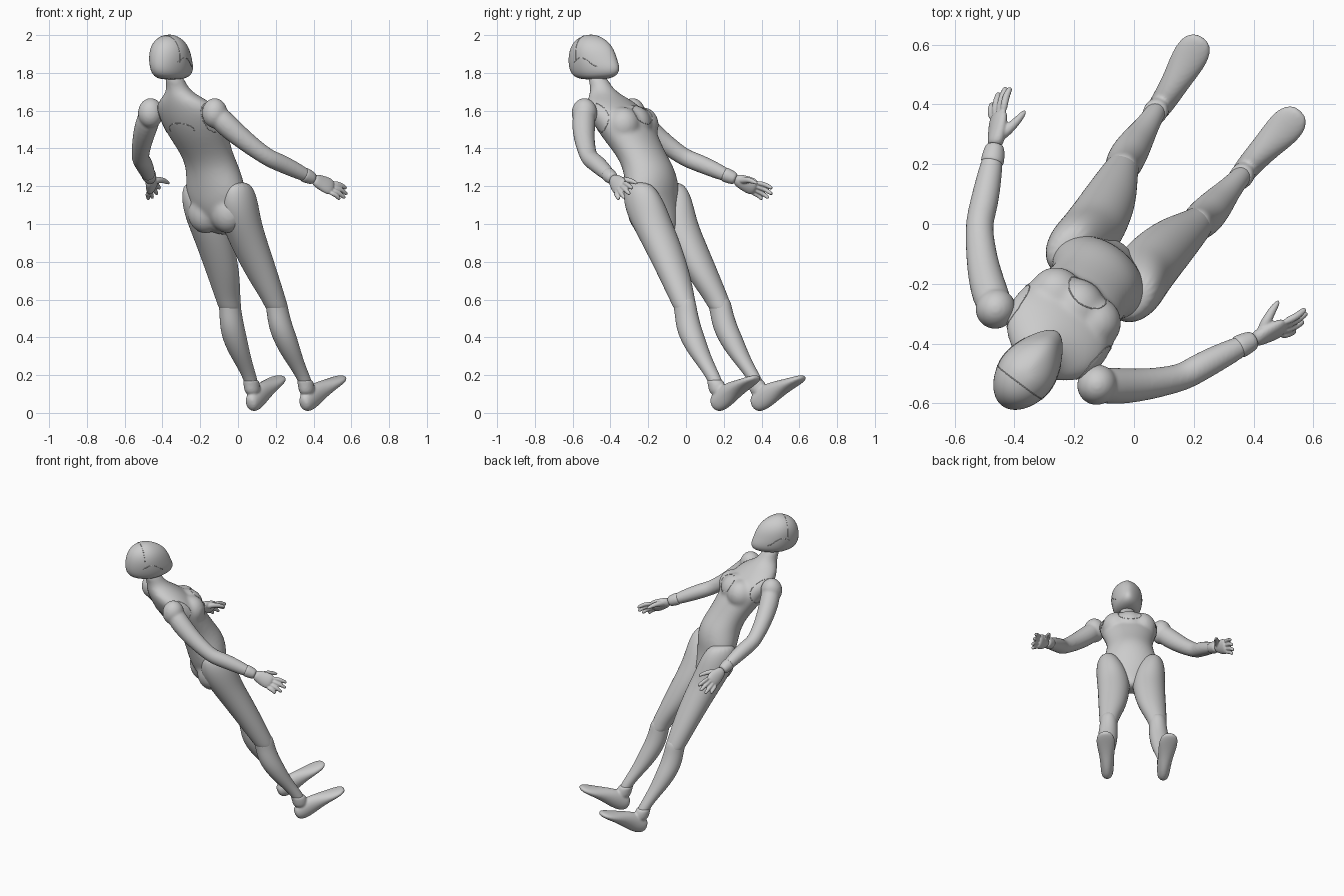
import bpy, bmesh
from math import sin, cos, pi
from mathutils import Vector, Matrix
from mathutils.bvhtree import BVHTree

if "Cube" in bpy.data.objects:
    bpy.data.objects.remove(bpy.data.objects["Cube"])

# Body frame: the figure leans back and is turned away about the vertical
UP = Vector((0, 0, 1))
FWD = Vector((0.6, 0.8, 0))
LEFT = UP.cross(FWD)
MID = -0.012

grey = bpy.data.materials.new("light grey plastic")
grey.use_nodes = True
COLOUR = (0.6, 0.6, 0.6, 1)
grey.diffuse_color = COLOUR
grey.node_tree.nodes["Principled BSDF"].inputs["Base Color"].default_value = COLOUR


def place(side, fwd, up):
    """Body coordinates (sideways, forward, up) to world."""
    return LEFT * (side + MID) + FWD * fwd + UP * up


def tube(bm, rows, sign=1, ref=None, sides=16, taper=0):
    """Loft ellipses; rows are (side, forward, up, radius, radius along ref).
    Without ref the sections are level, with it they follow the path."""
    mids = [place(r[0] * sign, r[1], r[2]) for r in rows]
    rings = []
    for i, row in enumerate(rows):
        t = UP
        w = FWD
        if ref is not None:
            t = (mids[min(i + 1, len(mids) - 1)] - mids[max(i - 1, 0)]).normalized()
            w = (ref - t * ref.dot(t)).normalized()
        u = w.cross(t)
        ru, rw = row[3], row[-1]
        ring = []
        for k in range(sides):
            a = 2 * pi * k / sides
            pinch = 1 - taper * max(0, sin(a)) ** 1.5
            ring.append(bm.verts.new(mids[i] + u * ru * pinch * cos(a) + w * rw * sin(a)))
        rings.append(ring)
    for a, b in zip(rings, rings[1:]):
        for k in range(sides):
            n = (k + 1) % sides
            bm.faces.new((a[k], a[n], b[n], b[k]))
    bm.faces.new(rings[0])
    bm.faces.new(rings[-1])


def ball(bm, side, fwd, up, radii):
    turn = Matrix((LEFT, FWD, UP)).transposed().to_4x4()
    m = Matrix.Translation(place(side, fwd, up)) @ turn @ Matrix.Diagonal((*radii, 1))
    bmesh.ops.create_uvsphere(bm, u_segments=20, v_segments=12, radius=1, matrix=m)


def finish(name, bm, blend=0, soften=6):
    """Make the object; blend fuses overlapping volumes into one skin."""
    bmesh.ops.recalc_face_normals(bm, faces=bm.faces)
    mesh = bpy.data.meshes.new(name)
    bm.to_mesh(mesh)
    bm.free()
    mesh.materials.append(grey)
    for p in mesh.polygons:
        p.use_smooth = True
    ob = bpy.data.objects.new(name, mesh)
    bpy.context.collection.objects.link(ob)
    ob.modifiers.new("round", 'SUBSURF').levels = 2
    if blend:
        fuse = ob.modifiers.new("fuse", 'REMESH')
        fuse.mode = 'VOXEL'
        fuse.voxel_size = blend
        fuse.use_smooth_shade = True
        soft = ob.modifiers.new("soften", 'SMOOTH')
        soft.factor = 0.5
        soft.iterations = soften
    return ob


def seam(name, target, points):
    """Fine panel line laid on the skin of the target."""
    bpy.context.view_layer.update()
    tree = BVHTree.FromObject(target, bpy.context.evaluated_depsgraph_get())
    curve = bpy.data.curves.new(name, 'CURVE')
    curve.dimensions = '3D'
    curve.bevel_depth = 0.002
    curve.bevel_resolution = 1
    line = curve.splines.new('POLY')
    line.points.add(len(points) - 1)
    for p, q in zip(line.points, points):
        p.co = (*tree.find_nearest(place(*q))[0], 1)
    curve.materials.append(grey)
    bpy.context.collection.objects.link(bpy.data.objects.new(name, curve))


# Torso: pelvis, waist, ribcage and neck, with chest and seat fused on
bm = bmesh.new()
tube(bm, [(0, -.135, .94, .04, .065), (0, -.16, 1, .1, .09), (0, -.195, 1.08, .155, .108),
          (0, -.21, 1.15, .18, .116), (0, -.218, 1.22, .172, .128), (0, -.24, 1.3, .15, .132),
          (0, -.29, 1.37, .148, .132), (0, -.345, 1.44, .164, .142), (0, -.4, 1.52, .186, .148),
          (0, -.455, 1.6, .194, .132), (0, -.495, 1.65, .155, .108), (0, -.53, 1.69, .08, .08),
          (0, -.555, 1.73, .053, .057), (0, -.59, 1.8, .05, .055)])
ball(bm, 0, -.34, 1.53, (.1, .1, .1))
for s in (1, -1):
    ball(bm, s * .082, -.342, 1.525, (.09, .09, .095))
    ball(bm, s * .075, -.205, 1.065, (.1, .092, .115))
torso = finish("torso", bm, .01, 14)

# Head: pointed egg, chin forward
bm = bmesh.new()
tube(bm, [(0, -.6, 1.764, .05, .075), (0, -.592, 1.782, .08, .138), (0, -.592, 1.82, .095, .162),
          (0, -.604, 1.87, .102, .152), (0, -.61, 1.92, .1, .137), (0, -.615, 1.96, .084, .11),
          (0, -.62, 1.988, .055, .07), (0, -.62, 2.003, .02, .02)], taper=.32)
head = finish("head", bm)
for s, word in ((1, "left"), (-1, "right")):
    seam(word + "_cheek_line", head, [(s * .13, -.68 + .02 * i, 1.85 + .03 * sin(i * pi / 7))
                                      for i in range(10)])
seam("crown_line", head, [(.13 * cos(i * pi / 24), -.66, 1.85 + .16 * sin(i * pi / 24))
                          for i in range(25)])

# Torso panel lines: chest disc and back yoke
ring = [2 * pi * i / 32 for i in range(33)]
seam("chest_disc_line", torso, [(.072 * cos(a), -.27 + .05 * sin(a), 1.58 - .05 * sin(a)) for a in ring])
seam("back_yoke_line", torso, [(.13 * cos(a / 2), -.62, 1.4 + .09 * sin(a / 2)) for a in ring])

for s, word in ((1, "left"), (-1, "right")):
    # Thigh with a high-cut hip edge
    bm = bmesh.new()
    tube(bm, [(.145, -.2, 1.225, .045, .07), (.134, -.186, 1.16, .082, .108), (.12, -.165, 1.08, .1, .12),
              (.112, -.132, 1, .105, .115), (.112, -.072, .9, .103, .106), (.125, .015, .75, .091, .09),
              (.142, .07, .65, .073, .078), (.152, .103, .59, .062, .07), (.155, .122, .55, .058, .064),
              (.156, .126, .54, .045, .05)], s)
    finish(word + "_thigh", bm)

    # Shin and calf
    bm = bmesh.new()
    tube(bm, [(.153, .11, .62, .045, .052), (.155, .115, .58, .057, .066), (.156, .125, .54, .056, .064),
              (.16, .142, .47, .062, .069), (.166, .173, .4, .064, .072), (.17, .22, .32, .056, .062),
              (.173, .274, .25, .043, .05), (.178, .33, .18, .035, .041), (.18, .352, .13, .034, .04)], s)
    finish(word + "_shin", bm)

    # Foot, heel down and toes raised, with an ankle collar
    bm = bmesh.new()
    tube(bm, [(.176, .318, .042, .026, .03), (.177, .347, .053, .04, .058), (.18, .41, .093, .044, .064),
              (.188, .48, .127, .05, .047), (.197, .55, .155, .062, .031),
              (.203, .604, .177, .058, .022), (.206, .638, .191, .028, .012)], s, UP)
    tube(bm, [(.178, .33, .178, .035, .041), (.179, .338, .168, .041, .048),
              (.18, .348, .14, .042, .05), (.179, .355, .09, .038, .046)], s)
    finish(word + "_foot", bm, .006)

    # Shoulder cap and arm down to the wrist
    bm = bmesh.new()
    ball(bm, s * .212, -.504, 1.587, (.068, .07, .08))
    tube(bm, [(.195, -.51, 1.61, .055), (.25, -.483, 1.54, .066), (.335, -.414, 1.445, .055),
              (.405, -.338, 1.37, .048), (.432, -.3, 1.343, .047), (.455, -.243, 1.322, .049),
              (.508, -.135, 1.27, .041), (.538, -.075, 1.24, .028)], s, UP)
    finish(word + "_arm", bm, .008)

    # Wrist cuff
    bm = bmesh.new()
    tube(bm, [(.511, -.128, 1.265, .036), (.517, -.115, 1.26, .041), (.535, -.08, 1.243, .035),
              (.543, -.065, 1.236, .028)], s, UP)
    finish(word + "_cuff", bm)

    # Hand: palm, four fanned fingers and thumb
    bm = bmesh.new()
    spread = FWD * .78 + UP * .62
    tube(bm, [(.538, -.075, 1.24, .026, .03), (.557, -.038, 1.222, .026, .043),
              (.58, 0, 1.203, .025, .052), (.598, .03, 1.188, .018, .046)], s, spread)
    tips = [Vector(t) for t in ((.618, .118, 1.188), (.63, .11, 1.157), (.638, .08, 1.136), (.634, .04, 1.13))]
    for i, tip in enumerate(tips):
        base = Vector((.585, .035, 1.219)).lerp(Vector((.6, -.006, 1.166)), i / 3)
        knuckle = base.lerp(tip, .5) + Vector((.008, .002, .006))
        tube(bm, [(*base, .015), (*knuckle, .0135), (*base.lerp(tip, .9), .012), (*tip, .007)], s, spread, 8)
    tube(bm, [(.548, -.045, 1.226, .022), (.536, .01, 1.236, .019), (.53, .055, 1.226, .014),
              (.53, .088, 1.212, .008)], s, spread, 8)
    finish(word + "_hand", bm, .004)

    # Armhole line around the shoulder
    seam(word + "_armhole_line", torso, [(s * .18, -.47 + .1 * cos(a), 1.57 + .1 * sin(a)) for a in ring])
